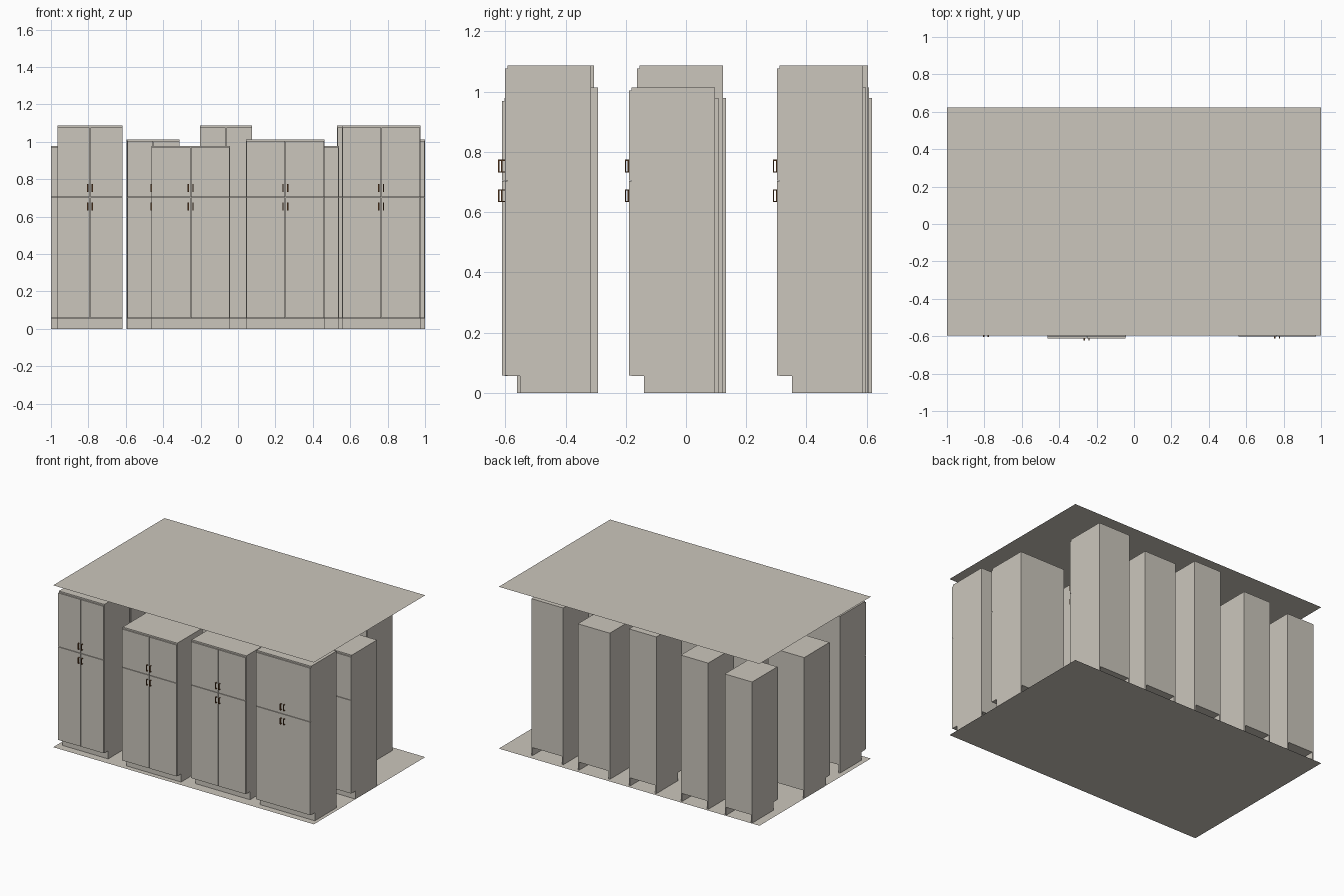
import bpy, bmesh

if "Cube" in bpy.data.objects:
    bpy.data.objects.remove(bpy.data.objects["Cube"])

def material(name, rgb):
    m = bpy.data.materials.new(name)
    m.diffuse_color = (*rgb, 1)
    m.use_nodes = True
    m.node_tree.nodes["Principled BSDF"].inputs["Base Color"].default_value = m.diffuse_color
    return m

PAINT = material("warm grey paint", (0.60, 0.565, 0.505))
BRONZE = material("dark bronze", (0.13, 0.055, 0.018))

INCH = 0.01165           # real cabinet inch in model units
DOOR_T = 0.75 * INCH     # door and panel thickness
DEPTH = 0.286            # door face to back
TOE_H, TOE_IN = 0.056, 0.05
SPLIT = 0.704            # height of gap between lower and upper doors
GAP = 0.0015

def box(bm, x0, x1, y0, y1, z0, z1):
    prism(bm, x0, x1, [(y0, z0), (y1, z0), (y1, z1), (y0, z1)])

def prism(bm, x0, x1, profile):
    """Extrude a (y, z) outline along x."""
    a = [bm.verts.new((x0, y, z)) for y, z in profile]
    b = [bm.verts.new((x1, y, z)) for y, z in profile]
    bm.faces.new(a)
    bm.faces.new(b[::-1])
    n = len(a)
    for i in range(n):
        j = (i + 1) % n
        bm.faces.new((a[j], a[i], b[i], b[j]))

def finish(bm, name, mat):
    bmesh.ops.recalc_face_normals(bm, faces=bm.faces[:])
    me = bpy.data.meshes.new(name)
    bm.to_mesh(me)
    bm.free()
    me.materials.append(mat)
    ob = bpy.data.objects.new(name, me)
    bpy.context.collection.objects.link(ob)

def slab(name, z):
    """Flat single-sheet floor or ceiling."""
    bm = bmesh.new()
    pts = [(-1, -0.597), (1, -0.597), (1, 0.623), (-1, 0.623)]
    bm.faces.new([bm.verts.new((x, y, z)) for x, y in pts])
    me = bpy.data.meshes.new(name)
    bm.to_mesh(me)
    bm.free()
    me.materials.append(PAINT)
    bpy.context.collection.objects.link(bpy.data.objects.new(name, me))

def cabinet(label, x0, width_in, height_in, back):
    w, h = width_in * INCH, height_in * INCH
    x1, front = x0 + w, back - DEPTH
    face, toe = front + DOOR_T, front + TOE_IN

    # carcass: notched side panels, solid core, recessed toe board
    bm = bmesh.new()
    side = [(toe, 0), (back, 0), (back, h), (face, h), (face, TOE_H), (toe, TOE_H)]
    prism(bm, x0, x0 + DOOR_T, side)
    prism(bm, x1 - DOOR_T, x1, side)
    box(bm, x0 + DOOR_T, x1 - DOOR_T, face, back, TOE_H, h)
    box(bm, x0 + DOOR_T, x1 - DOOR_T, toe, toe + DOOR_T, 0, TOE_H)
    finish(bm, label + "_carcass", PAINT)

    # doors: one leaf on narrow units, two on wide ones
    leaves = 1 if width_in < 24 else 2
    bm = bmesh.new()
    lw = w / leaves
    for i in range(leaves):
        a, b = x0 + i * lw + GAP, x0 + (i + 1) * lw - GAP
        box(bm, a, b, front, face, TOE_H + 0.002, SPLIT - GAP)
        box(bm, a, b, front, face, SPLIT + GAP, h - 0.01)
    finish(bm, label + "_doors", PAINT)

    # C-shaped pulls either side of the split
    bm = bmesh.new()
    mid = x0 + w / 2
    xs = [mid - 0.0125, mid + 0.0125] if leaves == 2 else [x1 - 0.0125]
    o, t = front - 0.0125, 0.0035
    for x in xs:
        for lo, hi in ((0.634, 0.675), (0.731, 0.774)):
            prism(bm, x - 0.0035, x + 0.0035, [
                (front, lo), (o, lo), (o, hi), (front, hi), (front, hi - t),
                (o + t, hi - t), (o + t, lo + t), (front, lo + t)])
    finish(bm, label + "_handles", BRONZE)

slab("floor", 0)
slab("ceiling", 1.122)

# rows of (left x, width in, height in, back y)
ROWS = {
    "front": [(-0.966, 30, 93.3, -0.306), (-0.463, 36, 84, -0.325),
              (0.043, 36, 87, -0.292), (0.556, 36, 93.3, -0.315)],
    "middle": [(-1.0, 24, 84, 0.133), (-0.592, 24, 87, 0.105), (-0.204, 24, 93.3, 0.123),
               (0.19, 30, 84, 0.108), (0.65, 30, 87, 0.096)],
    "back": [(-0.94, 18, 84, 0.618), (-0.596, 18, 87, 0.608), (-0.196, 18, 93.3, 0.605),
             (0.166, 21, 87, 0.598), (0.53, 21, 93.3, 0.588)],
}
for row, units in ROWS.items():
    for n, unit in enumerate(units, 1):
        cabinet(f"{row}_cabinet_{n}", *unit)
